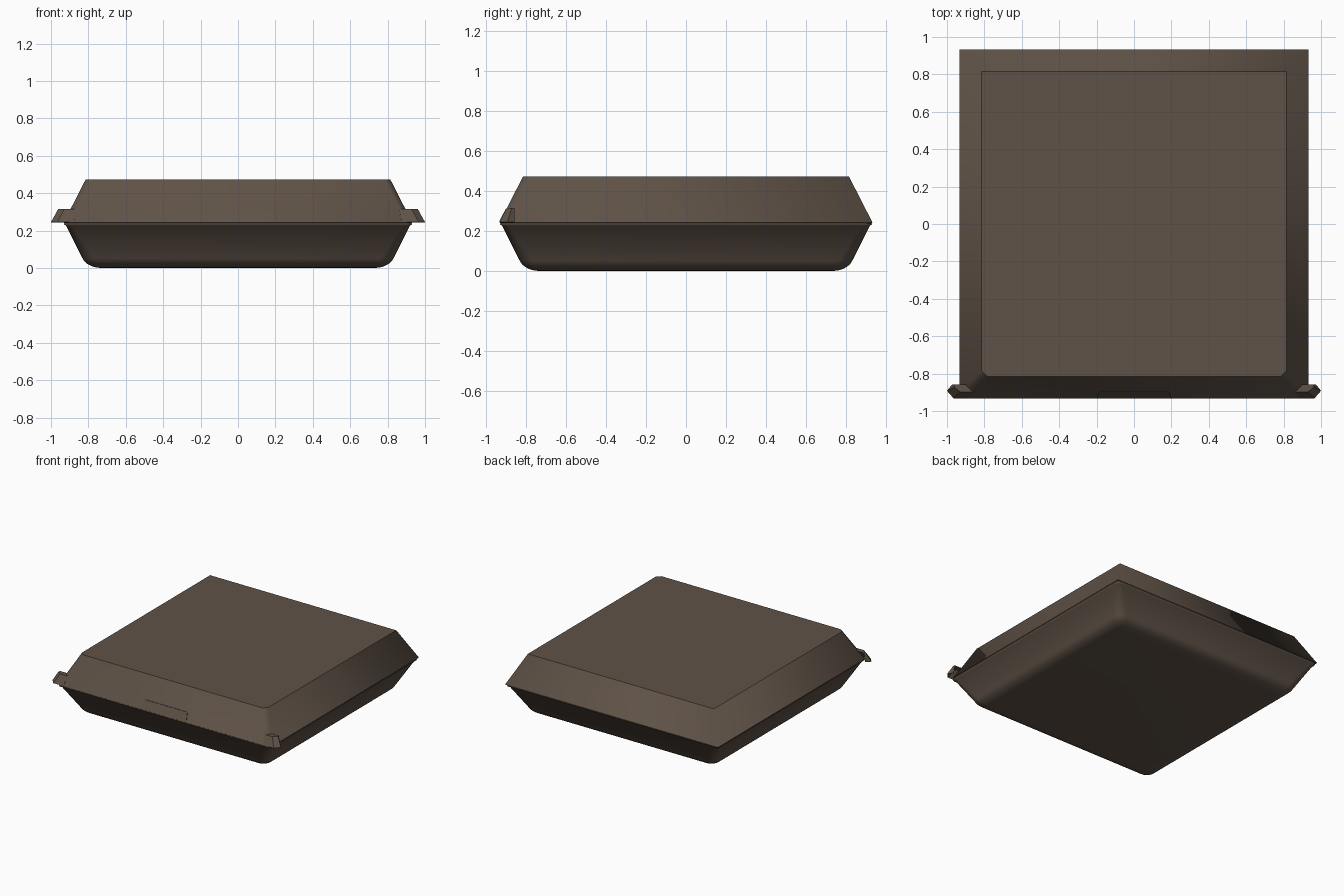
import bpy, bmesh, math

if "Cube" in bpy.data.objects:
    bpy.data.objects.remove(bpy.data.objects["Cube"])

brown = bpy.data.materials.new("brown_card")
brown.diffuse_color = (0.115, 0.085, 0.063, 1)
brown.use_nodes = True
brown.node_tree.nodes["Principled BSDF"].inputs["Base Color"].default_value = brown.diffuse_color


def add_object(name, bm, thickness=0.0):
    mesh = bpy.data.meshes.new(name)
    bm.to_mesh(mesh)
    bm.free()
    mesh.materials.append(brown)
    obj = bpy.data.objects.new(name, mesh)
    bpy.context.collection.objects.link(obj)
    if thickness:
        mod = obj.modifiers.new("wall", 'SOLIDIFY')
        mod.thickness = thickness
        mod.offset = -1
    return obj


def loft(rings, cap):
    """Skin counter-clockwise rings from bottom to top, closing one end."""
    bm = bmesh.new()
    loops = [[bm.verts.new(p) for p in ring] for ring in rings]
    n = len(loops[0])
    for low, high in zip(loops, loops[1:]):
        for i in range(n):
            j = (i + 1) % n
            bm.faces.new((low[i], low[j], high[j], high[i])).smooth = True
    bm.faces.new(loops[-1] if cap == 'top' else loops[0][::-1]).smooth = True
    bm.edges.ensure_lookup_table()
    for e in bm.edges:
        if e.is_boundary:
            e.smooth = False
    return bm


def lid_ring(h, c, z):
    return [(h - c, -h, z), (h, -h + c, z), (h, h, z),
            (-h, h, z), (-h, -h + c, z), (-h + c, -h, z)]


def round_ring(h, r, z, steps=5):
    pts = []
    for k, (sx, sy) in enumerate([(1, 1), (-1, 1), (-1, -1), (1, -1)]):
        for s in range(steps + 1):
            a = math.pi / 2 * (k + s / steps)
            pts.append((sx * (h - r) + r * math.cos(a),
                        sy * (h - r) + r * math.sin(a), z))
    return pts


# Lid: tapered shell, front corners clipped, crisp edge round the top panel
bm = loft([lid_ring(0.932, 0.03, 0.243), lid_ring(0.815, 0.03, 0.472)], 'top')
for f in bm.faces:
    if len(f.verts) > 4:
        for e in f.edges:
            e.smooth = False
add_object("lid", bm, 0.008)

# Tray: sloping walls with a rounded base and a small rim
tray_rings = [round_ring(0.73 + 0.105 * math.sin(a), 0.04 + 0.03 * math.sin(a),
                         0.07 * (1 - math.cos(a)))
              for a in [math.radians(d) for d in (0, 15, 30, 45, 60, 75)]]
tray_rings += [round_ring(0.92, 0.035, 0.227), round_ring(0.93, 0.03, 0.232),
               round_ring(0.928, 0.03, 0.241)]
add_object("tray", loft(tray_rings, 'bottom'), 0.008)

# Corner tabs: folded sheets at both front corners of the lid
low = [(0.88, -0.932), (0.965, -0.932), (1.0, -0.892), (0.972, -0.857)]
high = [(0.86, -0.897), (0.93, -0.897), (0.962, -0.872), (0.957, -0.857)]
for side, label in ((1, "right"), (-1, "left")):
    bm = bmesh.new()
    a = [bm.verts.new((side * x, y, 0.245)) for x, y in low]
    b = [bm.verts.new((side * x, y, 0.314)) for x, y in high]
    inner = bm.verts.new((side * 0.86, -0.857, 0.314))
    faces = [(a[i], a[i + 1], b[i + 1], b[i]) for i in range(3)] + [b + [inner]]
    for f in faces:
        bm.faces.new(f if side > 0 else f[::-1])
    add_object("corner_tab_" + label, bm, 0.006)

# Front latch: thin tongue lying on the lid's front slope
bm = bmesh.new()
outer, back = [], []
for x, y, z in ((-0.2, -0.933, 0.248), (0.2, -0.933, 0.248),
                (0.187, -0.901, 0.311), (-0.187, -0.901, 0.311)):
    outer.append(bm.verts.new((x, y, z)))
    back.append(bm.verts.new((x, y + 0.012, z)))
bm.faces.new(outer)
bm.faces.new(back[::-1])
for i in range(4):
    j = (i + 1) % 4
    bm.faces.new((outer[j], outer[i], back[i], back[j]))
add_object("front_latch", bm)
